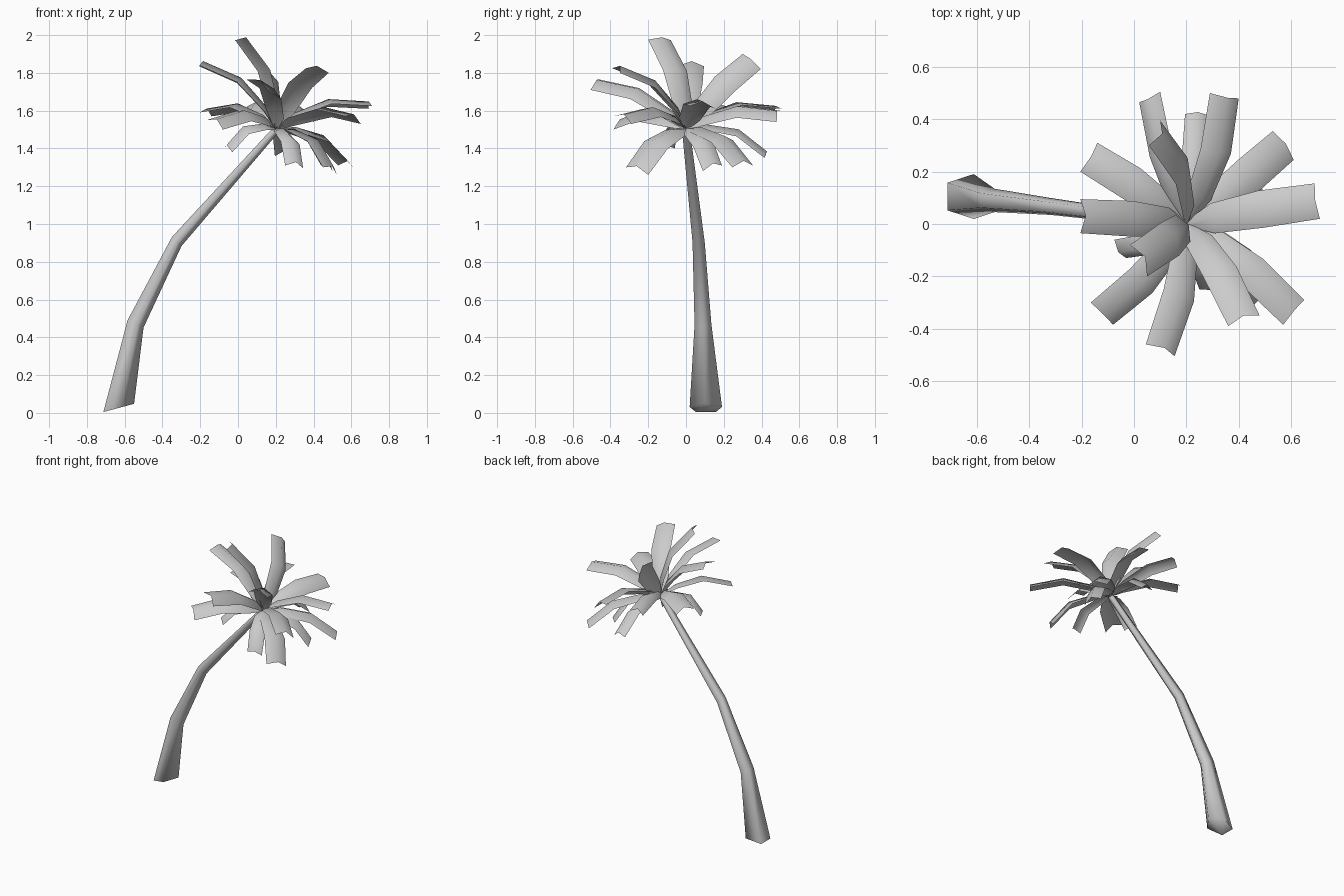
import bpy, bmesh, math
from mathutils import Vector

if "Cube" in bpy.data.objects:
    bpy.data.objects.remove(bpy.data.objects["Cube"])


def make_object(name, bm, angle):
    mesh = bpy.data.meshes.new(name)
    bm.to_mesh(mesh)
    bm.free()
    ob = bpy.data.objects.new(name, mesh)
    bpy.context.collection.objects.link(ob)
    bpy.ops.object.select_all(action='DESELECT')
    bpy.context.view_layer.objects.active = ob
    ob.select_set(True)
    bpy.ops.object.shade_smooth_by_angle(angle=math.radians(angle))


# Trunk: five-sided tapering tube; (x, y, z, x radius, y radius, ring slope)
rings = [(-0.64, 0.105, 0.024, 0.09, 0.09, 0.27),
         (-0.547, 0.09, 0.473, 0.047, 0.047, -0.45),
         (-0.327, 0.067, 0.91, 0.028, 0.034, -0.95),
         (0.2, 0.0, 1.5, 0.016, 0.022, -0.85)]
bm = bmesh.new()
loops = []
for x, y, z, rx, ry, slope in rings:
    loop = []
    for i in range(5):
        a = math.tau * i / 5
        dx = rx * math.cos(a)
        loop.append(bm.verts.new((x + dx, y + ry * math.sin(a), z + slope * dx)))
    loops.append(loop)
for lo, hi in zip(loops, loops[1:]):
    for i in range(5):
        j = (i + 1) % 5
        bm.faces.new((lo[i], lo[j], hi[j], hi[i]))
bm.faces.new(loops[0][::-1])
bm.faces.new(loops[-1])
make_object("trunk", bm, 80)

# Fronds: creased strips arching from the crown, given by their two tip corners
ROOT = Vector((0.2, 0, 1.5))
PROFILE = [(0.0, 0.15, 0.0), (0.22, 0.85, 0.035), (0.6, 1.05, 0.06), (1.0, 1.0, 0.0)]


def frond(name, a, b):
    a, b = Vector(a), Vector(b)
    tip, width = (a + b) / 2, b - a
    normal = (tip - ROOT).cross(width).normalized()
    if normal.z < 0:
        normal, width = -normal, -width
    bm = bmesh.new()
    rows = []
    for t, w, lift in PROFILE:
        c = ROOT.lerp(tip, t) + normal * lift
        ridge = normal * 0.032 * w
        rows.append([bm.verts.new(p) for p in (c - width * w / 2, c + ridge, c + width * w / 2)])
    for r0, r1 in zip(rows, rows[1:]):
        for i in range(2):
            bm.faces.new((r0[i], r1[i], r1[i + 1], r0[i + 1]))
    make_object(name, bm, 80)


high = [((-0.015, -0.08, 1.973), (0.05, -0.2, 1.976)),
        ((0.057, 0.30, 1.90), (0.10, 0.395, 1.82)),
        ((-0.205, 0.095, 1.835), (-0.205, -0.035, 1.84)),
        ((0.36, -0.39, 1.825), (0.48, -0.35, 1.80)),
        ((0.045, -0.46, 1.765), (0.155, -0.505, 1.71))]
middle = [((0.69, 0.155, 1.61), (0.71, 0.02, 1.625)),
          ((0.29, 0.50, 1.60), (0.40, 0.48, 1.54)),
          ((0.02, 0.465, 1.58), (0.10, 0.505, 1.61)),
          ((-0.205, 0.20, 1.59), (-0.14, 0.31, 1.57)),
          ((-0.165, -0.30, 1.55), (-0.08, -0.385, 1.50)),
          ((0.57, -0.385, 1.57), (0.65, -0.29, 1.53))]
low = [((0.53, 0.355, 1.31), (0.61, 0.245, 1.30)),
       ((0.195, 0.42, 1.36), (0.285, 0.415, 1.35)),
       ((-0.075, -0.06, 1.40), (-0.03, -0.13, 1.38)),
       ((0.25, -0.25, 1.31), (0.345, -0.22, 1.295)),
       ((0.45, -0.317, 1.30), (0.524, -0.20, 1.26)),
       ((0.44, 0.19, 1.31), (0.50, 0.09, 1.28))]
for tier, tips in (("upper", high), ("middle", middle), ("lower", low)):
    for i, (a, b) in enumerate(tips):
        frond(f"{tier}_frond_{i + 1}", a, b)
